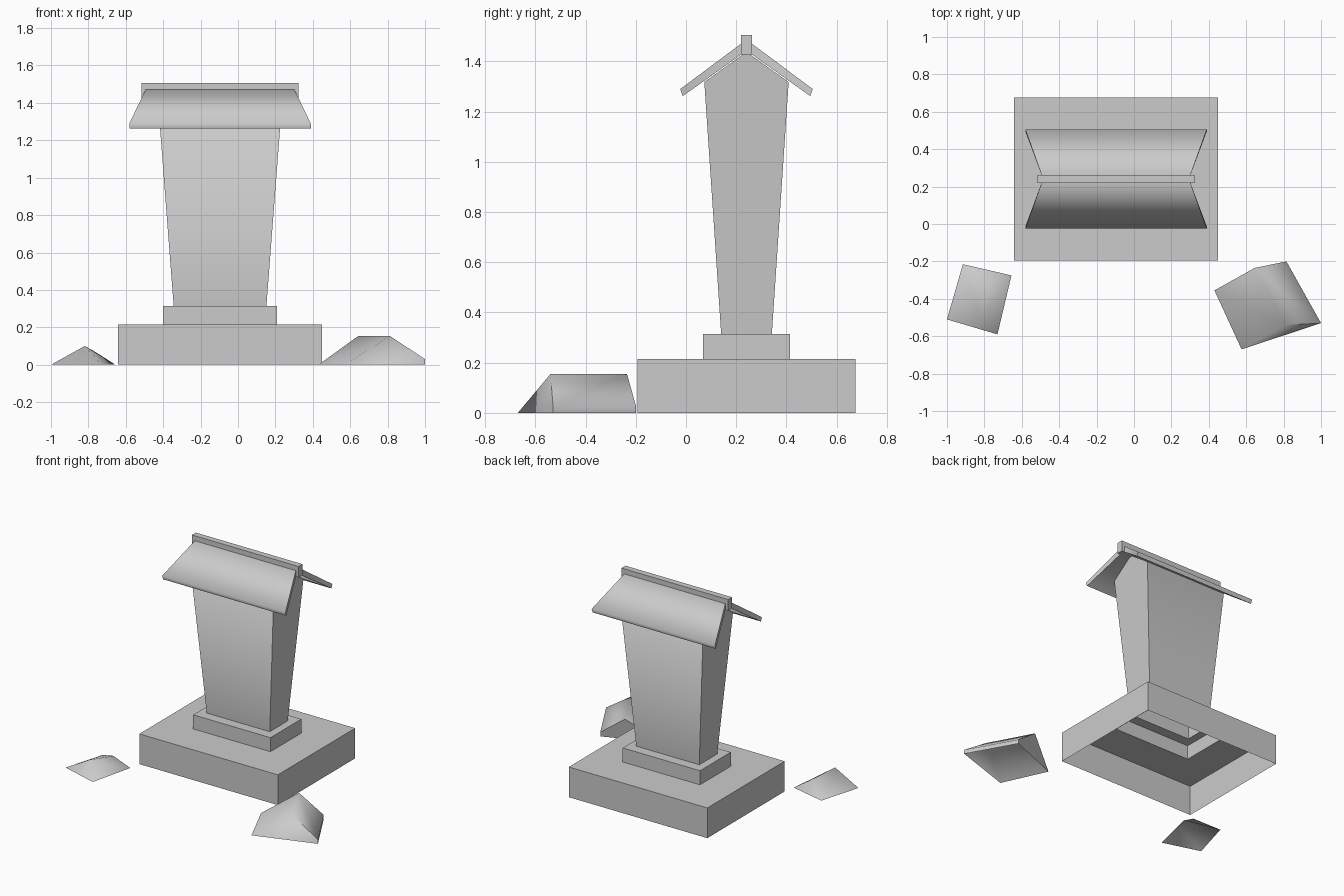
import bpy, bmesh, math

if "Cube" in bpy.data.objects:
    bpy.data.objects.remove(bpy.data.objects["Cube"])

stone = bpy.data.materials.new("grey_stone")
stone.diffuse_color = (0.6, 0.6, 0.6, 1)
stone.use_nodes = True
stone.node_tree.nodes["Principled BSDF"].inputs["Base Color"].default_value = stone.diffuse_color
CX, CY = -0.096, 0.241   # centre of the monument


def build(name, verts, faces):
    bm = bmesh.new()
    vs = [bm.verts.new(v) for v in verts]
    for f in faces:
        bm.faces.new([vs[i] for i in f])
    bmesh.ops.recalc_face_normals(bm, faces=bm.faces)
    me = bpy.data.meshes.new(name)
    bm.to_mesh(me)
    bm.free()
    me.materials.append(stone)
    me.shade_smooth()
    me.set_sharp_from_angle(angle=math.radians(80))
    ob = bpy.data.objects.new(name, me)
    bpy.context.collection.objects.link(ob)
    return ob


def ring(hx, hy, z):
    return [(CX + sx * hx, CY + sy * hy, z)
            for sx, sy in ((-1, -1), (1, -1), (1, 1), (-1, 1))]


def walls(count):
    return [(4 * r + i, 4 * r + (i + 1) % 4, 4 * r + 4 + (i + 1) % 4, 4 * r + 4 + i)
            for r in range(count) for i in range(4)]


# stepped pedestal: hollow shell, open underneath
levels = [(0.545, 0.435, 0), (0.545, 0.435, 0.215), (0.304, 0.173, 0.215),
          (0.304, 0.173, 0.315), (0.248, 0.101, 0.315)]
build("pedestal", [p for l in levels for p in ring(*l)], walls(4))

# flaring column with gabled top
col = ring(0.248, 0.101, 0.315) + ring(0.325, 0.168, 1.318)
col += [(CX - 0.325, CY, 1.438), (CX + 0.325, CY, 1.438)]
build("column", col, [(0, 1, 5, 4), (2, 3, 7, 6), (1, 2, 6, 9, 5),
                      (3, 0, 4, 8, 7), (4, 5, 9, 8), (6, 7, 8, 9)])

# gabled roof slab, ends slanting in towards the ridge
section = [(-0.264, 1.29, 0.485), (-0.254, 1.262, 0.485), (0, 1.443, 0.39),
           (0.254, 1.262, 0.485), (0.264, 1.29, 0.485), (0, 1.487, 0.39)]
roof = [(CX + s * hx, CY + y, z) for s in (-1, 1) for y, z, hx in section]
faces = [(i, (i + 1) % 6, (i + 1) % 6 + 6, i + 6) for i in range(6)]
for o in (0, 6):
    faces += [(o, o + 1, o + 2, o + 5), (o + 2, o + 3, o + 4, o + 5)]
build("roof", roof, faces)

# ridge beam
build("ridge_beam", ring(0.42, 0.022, 1.428) + ring(0.42, 0.022, 1.506),
      walls(1) + [(0, 1, 2, 3), (4, 5, 6, 7)])

# broken stones on the ground, open underneath
build("right_stone",
      [(0.43, -0.355, 0), (0.575, -0.67, 0), (0.81, -0.54, 0.155), (0.645, -0.235, 0.155),
       (1.0, -0.53, 0.03), (0.815, -0.2, 0.03), (1.0, -0.53, 0), (0.815, -0.2, 0)],
      [(0, 1, 2, 3), (3, 2, 4, 5), (5, 4, 6, 7), (1, 6, 4, 2), (0, 3, 5, 7)])
build("left_stone",
      [(-0.915, -0.215, 0), (-0.655, -0.275, 0), (-0.73, -0.59, 0), (-1.0, -0.51, 0),
       (-0.82, -0.505, 0.1), (-0.765, -0.31, 0.07)],
      [(0, 3, 4, 5), (1, 5, 4, 2), (3, 2, 4), (0, 5, 1)])
